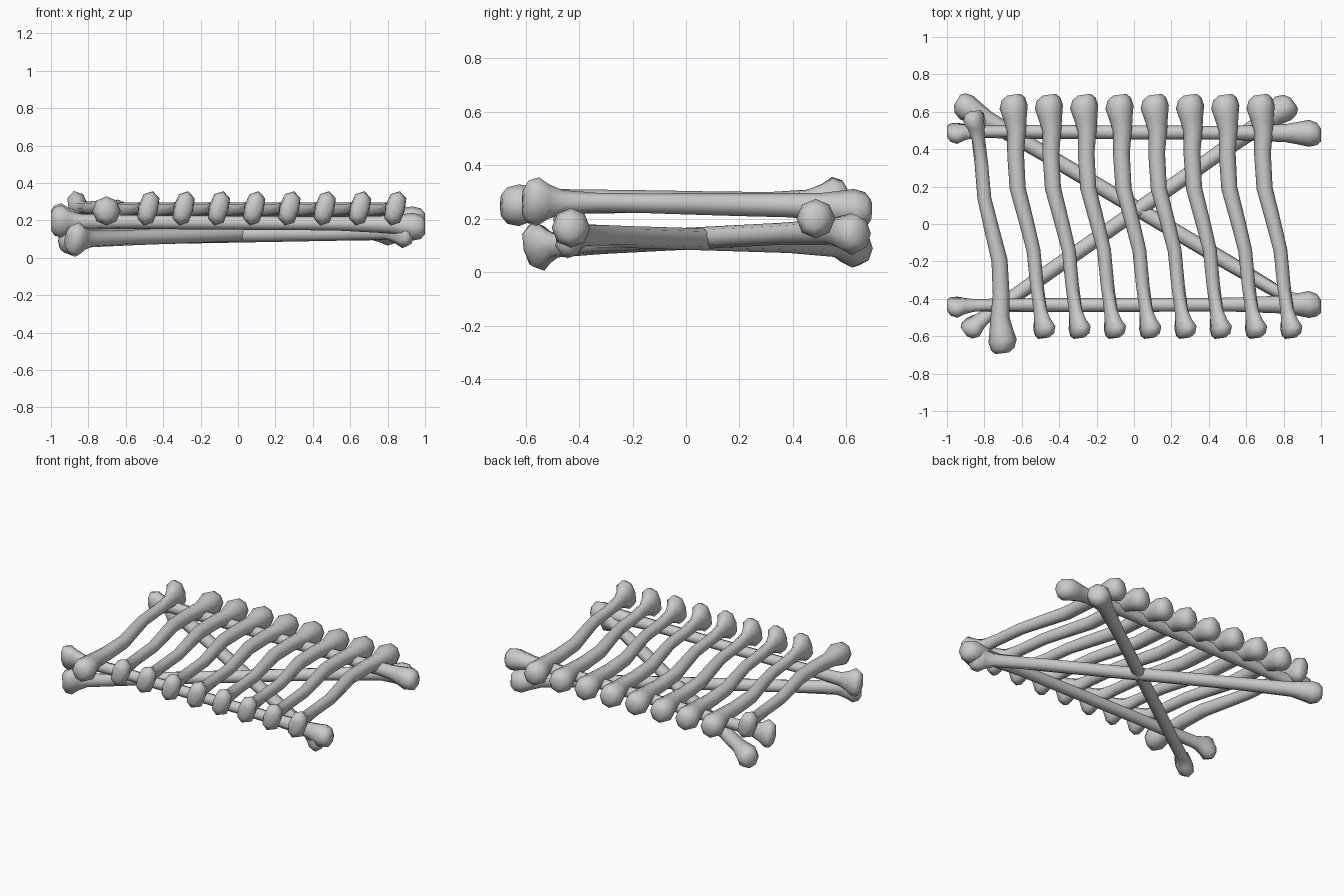
import bpy, bmesh
from math import cos, sin, pi, radians
from mathutils import Vector

if "Cube" in bpy.data.objects:
    bpy.data.objects.remove(bpy.data.objects["Cube"])

SIDES = 8

# Knobbly end: distance from tip, side offset, up offset, half width, half height, pinch
KNUCKLE = [(0.0, 0.0, 0.0, 0.030, 0.050, 0.0),
           (0.018, 0.006, 0.0, 0.056, 0.082, 0.15),
           (0.055, 0.010, 0.0, 0.066, 0.095, 0.2),
           (0.095, 0.004, 0.0, 0.050, 0.068, 0.1),
           (0.15, 0.0, 0.0, 0.037, 0.046, 0.0)]
# Rounded end
HEAD = [(0.19, 0.0, -0.003, 0.051, 0.050, 0.0),
        (0.12, 0.0, -0.008, 0.064, 0.064, 0.0),
        (0.065, 0.0, -0.014, 0.076, 0.078, 0.0),
        (0.022, 0.004, -0.015, 0.063, 0.068, 0.0),
        (0.0, 0.010, -0.015, 0.036, 0.040, 0.0)]
# Shaft: fraction of length, bend offset, radius
SHAFT = [(0.22, 0.0, 0.036), (0.36, 0.006, 0.037), (0.48, -0.012, 0.040),
         (0.62, -0.035, 0.043), (0.76, -0.022, 0.045)]


def bone(name, p0, p1, bend=1.0, shaft_r=None, end=1.0, tilt=15):
    """Loft a bone from its knuckle tip p0 to its rounded head tip p1."""
    p0, p1 = Vector(p0), Vector(p1)
    length = (p1 - p0).length
    axis = (p1 - p0).normalized()
    side = axis.cross(Vector((0, 0, 1))).normalized()
    up = side.cross(axis)
    rings = [(d, s, u, w * end, h * end, p, tilt) for d, s, u, w, h, p in KNUCKLE]
    for f, off, r in SHAFT:
        r = shaft_r or r
        rings.append((f * length, off * bend, 0, r, r, 0, 0))
    rings += [(length - d, s, u, w * end, h * end, p, 0) for d, s, u, w, h, p in HEAD]

    bm = bmesh.new()
    loops = []
    for d, s, u, w, h, pinch, t in rings:
        c = p0 + axis * d + side * s + up * u
        ct, st = cos(radians(t)), sin(radians(t))
        loop = []
        for i in range(SIDES):
            a = 2 * pi * i / SIDES
            x = w * cos(a) * (1 - pinch * (1 - abs(sin(a))))
            z = h * sin(a)
            loop.append(bm.verts.new(c + side * (x * ct + z * st) + up * (z * ct - x * st)))
        loops.append(loop)
    for a, b in zip(loops, loops[1:]):
        for i in range(SIDES):
            j = (i + 1) % SIDES
            bm.faces.new((a[i], a[j], b[j], b[i]))
    bm.faces.new(loops[0])
    bm.faces.new(loops[-1])
    bmesh.ops.recalc_face_normals(bm, faces=bm.faces)
    for f in bm.faces:
        f.smooth = True
    me = bpy.data.meshes.new(name)
    bm.to_mesh(me)
    bm.free()
    ob = bpy.data.objects.new(name, me)
    bpy.context.collection.objects.link(ob)
    return ob


# Row of curved cross slats
for i in range(8):
    x = -0.652 + 0.1886 * i
    bone(f"slat_{i + 2}", (x + 0.17, -0.61, 0.265), (x, 0.69, 0.247))
# End slat, turned the other way round
bone("slat_1", (-0.85, 0.605, 0.265), (-0.695, -0.69, 0.265))

# Long rails under the slats
bone("back_rail", (-1, 0.495, 0.205), (1, 0.485, 0.215), bend=0, shaft_r=0.037, end=0.95)
bone("front_rail", (-1, -0.435, 0.195), (1, -0.43, 0.18), bend=0, shaft_r=0.037, end=0.95)

# Crossed diagonal braces at the bottom
bone("brace_a", (-0.91, -0.575, 0.096), (0.85, 0.655, 0.16), bend=0, shaft_r=0.041, end=1.0)
bone("brace_b", (0.93, -0.46, 0.14), (-0.95, 0.655, 0.105), bend=0, shaft_r=0.041, end=0.95)
